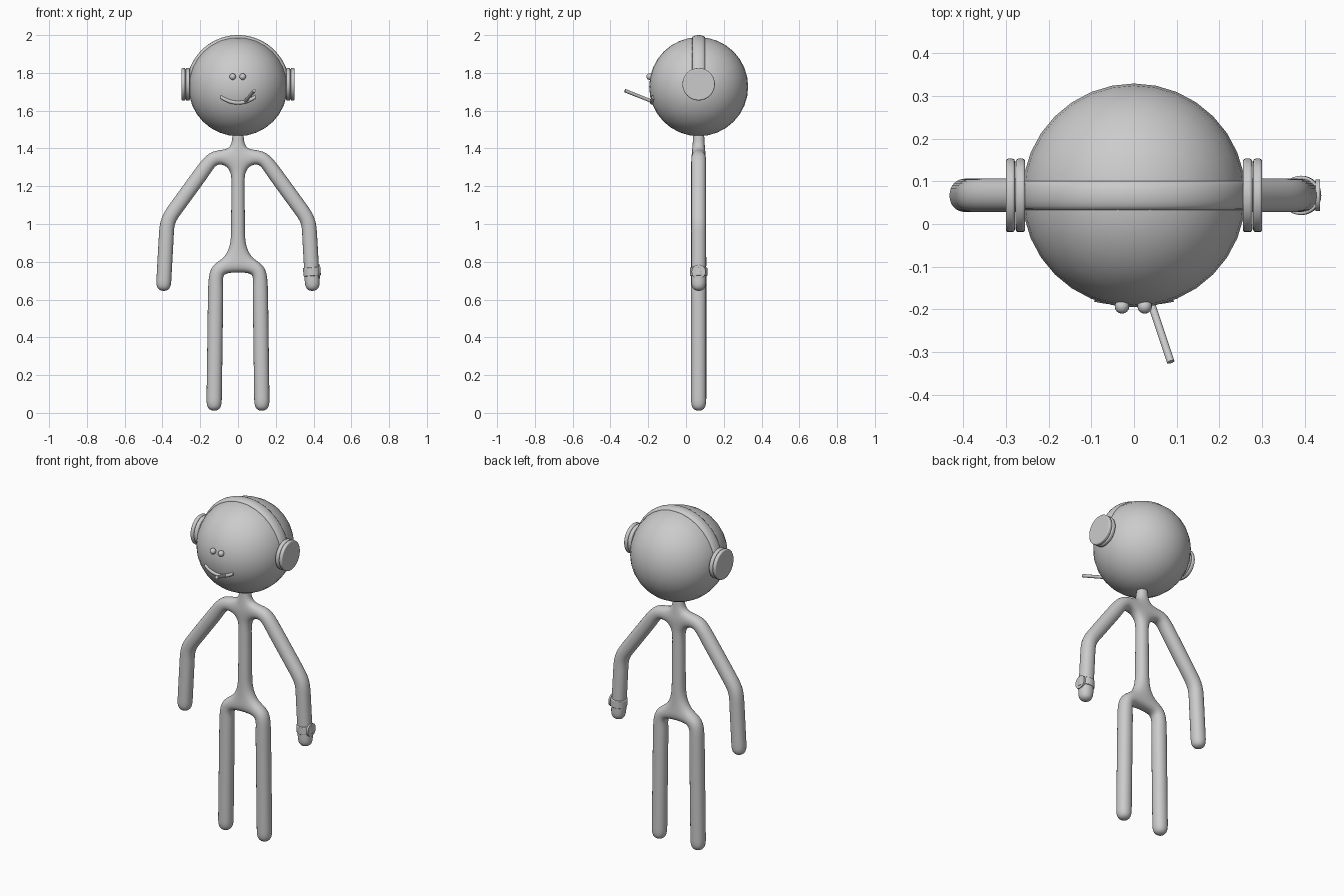
import bpy, bmesh, math
from mathutils import Vector

if "Cube" in bpy.data.objects:
    bpy.data.objects.remove(bpy.data.objects["Cube"])

CY = 0.067                      # depth of the figure's centre plane
HEAD = Vector((0, CY, 1.727))
HEAD_R = 0.262

grey = bpy.data.materials.new("plain_grey")
grey.diffuse_color = (0.6, 0.6, 0.6, 1)
grey.use_nodes = True
grey.node_tree.nodes["Principled BSDF"].inputs["Base Color"].default_value = grey.diffuse_color


def finish(ob, name, angle=40):
    ob.name = name
    ob.data.materials.append(grey)
    bpy.ops.object.select_all(action='DESELECT')
    ob.select_set(True)
    bpy.context.view_layer.objects.active = ob
    bpy.ops.object.shade_smooth_by_angle(angle=math.radians(angle))
    return ob


def mesh_object(name, verts, edges, faces):
    me = bpy.data.meshes.new(name)
    me.from_pydata(verts, edges, faces)
    ob = bpy.data.objects.new(name, me)
    bpy.context.collection.objects.link(ob)
    return ob


def ball(name, loc, r, seg=32, rings=16):
    bpy.ops.mesh.primitive_uv_sphere_add(segments=seg, ring_count=rings, radius=r, location=loc)
    return finish(bpy.context.object, name)


def rod(name, a, b, r, seg=32, bevel=0.0):
    a, b = Vector(a), Vector(b)
    bpy.ops.mesh.primitive_cylinder_add(vertices=seg, radius=r, depth=(b - a).length, location=(a + b) / 2)
    ob = bpy.context.object
    ob.rotation_euler = (b - a).to_track_quat('Z', 'Y').to_euler()
    if bevel:
        m = ob.modifiers.new("rounding", 'BEVEL')
        m.width, m.segments = bevel, 3
    return finish(ob, name)


def sweep(name, path, normals, side, rn, rs, seg=12):
    """Closed-ended tube with an elliptical section along a path."""
    verts, faces = [], []
    for p, n in zip(path, normals):
        for j in range(seg):
            t = math.tau * j / seg
            verts.append(p + n * rn * math.cos(t) + side(n) * rs * math.sin(t))
    k = len(path)
    for i in range(k - 1):
        for j in range(seg):
            a, b = i * seg + j, i * seg + (j + 1) % seg
            faces.append((a, b, b + seg, a + seg))
    faces += [tuple(range(seg)), tuple(range((k - 1) * seg, k * seg))]
    ob = mesh_object(name, verts, [], faces)
    bm = bmesh.new()
    bm.from_mesh(ob.data)
    bmesh.ops.recalc_face_normals(bm, faces=bm.faces)
    bm.to_mesh(ob.data)
    bm.free()
    return finish(ob, name, 60)


# Body: skinned stick skeleton, (x, z, radius)
joints = [(0, 0.805, 0.042), (0, 1.34, 0.036), (0, 1.50, 0.031)]
bones = [(0, 1), (1, 2)]
for s in (-1, 1):
    n = len(joints)
    joints += [(s * 0.13, 1.357, 0.043), (s * 0.375, 1.02, 0.043), (s * 0.396, 0.64, 0.043),
               (s * 0.117, 0.755, 0.044), (s * 0.127, 0.005, 0.044)]
    bones += [(1, n), (n, n + 1), (n + 1, n + 2), (0, n + 3), (n + 3, n + 4)]
body = mesh_object("body", [(x, CY, z) for x, z, r in joints], bones, [])
skin = body.modifiers.new("skin", 'SKIN')
skin.use_smooth_shade = True
for sv, (x, z, r) in zip(body.data.skin_vertices[0].data, joints):
    sv.radius = (r, r)
body.data.skin_vertices[0].data[0].use_root = True
sub = body.modifiers.new("smooth", 'SUBSURF')
sub.levels = sub.render_levels = 3
body.data.materials.append(grey)

# Head and eyes
ball("head", HEAD, HEAD_R)
for x in (-0.028, 0.025):
    ball("eye", (x, -0.193, 1.78), 0.017, 16, 8)

# Smile: tube wrapped on the head surface
path, normals = [], []
for i in range(17):
    u = i / 8 - 1
    x, z = 0.09 * u, 1.642 + 0.03 * u * u
    y = CY - math.sqrt(HEAD_R ** 2 - x * x - (z - HEAD.z) ** 2)
    p = Vector((x, y, z))
    path.append(p)
    normals.append((p - HEAD).normalized())
sweep("smile", path, normals, lambda n: Vector((1, 0, 0)).cross(n).normalized(), 0.010, 0.010)

# Thin stick held in the mouth
rod("mouth_stick", (0.035, -0.17, 1.645), (0.086, -0.323, 1.706), 0.009, 16)

# Headphones: band over the head and a double disc on each ear
normals = [Vector((math.cos(math.pi * i / 48), 0, math.sin(math.pi * i / 48))) for i in range(49)]
sweep("headband", [HEAD + n * 0.259 for n in normals], normals, lambda n: Vector((0, 1, 0)), 0.014, 0.034, 16)
for s in (-1, 1):
    for name, x0, x1 in (("ear_pad", 0.255, 0.277), ("ear_cup", 0.279, 0.30)):
        rod(name, (s * x0, CY, 1.74), (s * x1, CY, 1.74), 0.086, 32, 0.006)

# Wristwatch: strap, dial and two hands
rod("watch_strap", (0.393, CY, 0.725), (0.390, CY, 0.77), 0.046, 32, 0.004)
rod("watch_dial", (0.425, CY, 0.748), (0.435, CY, 0.748), 0.037, 32)
for dy, dz in ((0.0, 0.024), (0.016, 0.0)):
    rod("watch_hand", (0.435, CY, 0.748), (0.435, CY + dy, 0.748 + dz), 0.0015, 8)
